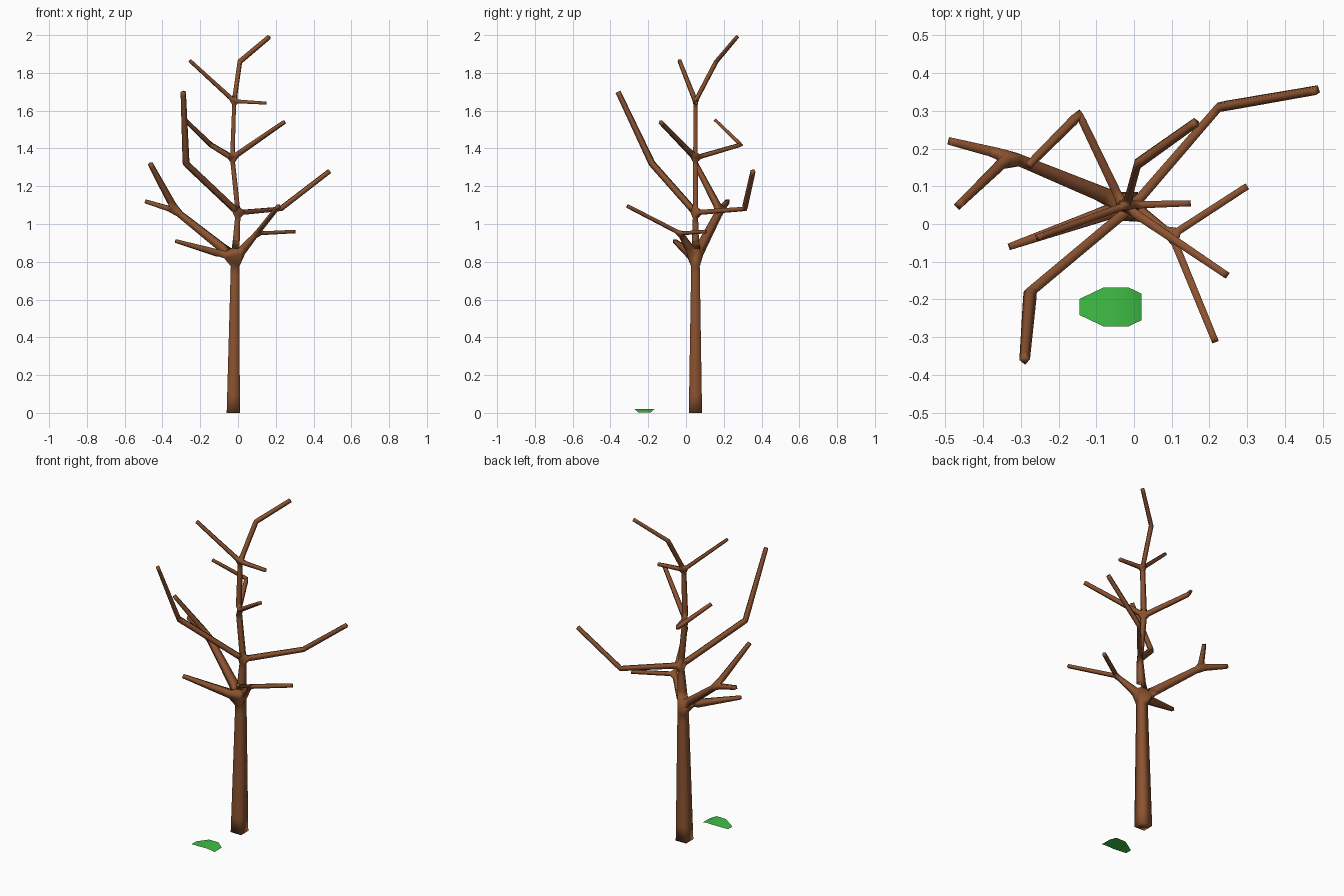
import bpy
import bmesh

cube = bpy.data.objects.get("Cube")
if cube:
    bpy.data.objects.remove(cube, do_unlink=True)


def make_material(name, color):
    mat = bpy.data.materials.new(name)
    mat.use_nodes = True
    mat.diffuse_color = color
    mat.node_tree.nodes["Principled BSDF"].inputs["Base Color"].default_value = color
    return mat


def make_object(name, mesh, mat):
    obj = bpy.data.objects.new(name, mesh)
    bpy.context.collection.objects.link(obj)
    mesh.materials.append(mat)
    return obj


bark = make_material("brown bark", (0.26, 0.086, 0.03, 1))
green = make_material("leaf green", (0.05, 0.52, 0.06, 1))

# Tree skeleton: joint name -> (parent, position, half width)
joints = {
    "base": (None, (-0.025, 0.05, 0), 0.035),
    "crotch": ("base", (-0.015, 0.05, 0.82), 0.022),
    "middle": ("crotch", (0, 0.05, 1.06), 0.013),
    "upper": ("middle", (-0.03, 0.05, 1.35), 0.012),
    "crown": ("upper", (-0.02, 0.05, 1.65), 0.01),
    # lowest ring of branches
    "right_elbow": ("crotch", (-0.33, 0.18, 1.07), 0.015),
    "right_tip": ("right_elbow", (-0.49, 0.22, 1.12), 0.01),
    "right_fork_tip": ("right_elbow", (-0.465, 0.05, 1.32), 0.01),
    "low_tip": ("crotch", (-0.33, -0.06, 0.91), 0.009),
    "left_elbow": ("crotch", (0.1, -0.03, 0.95), 0.01),
    "left_tip": ("left_elbow", (0.3, 0.1, 0.96), 0.009),
    "left_fork_tip": ("left_elbow", (0.215, -0.31, 1.095), 0.009),
    # middle ring
    "front_elbow": ("middle", (-0.275, -0.18, 1.32), 0.013),
    "front_tip": ("front_elbow", (-0.29, -0.36, 1.7), 0.01),
    "back_elbow": ("middle", (0.225, 0.31, 1.08), 0.011),
    "back_tip": ("back_elbow", (0.485, 0.355, 1.28), 0.01),
    # upper ring
    "upper_tip": ("upper", (0.245, -0.135, 1.54), 0.009),
    "upper_elbow": ("upper", (-0.145, 0.29, 1.42), 0.01),
    "upper_back_tip": ("upper_elbow", (-0.28, 0.155, 1.55), 0.008),
    # crown
    "crown_right_tip": ("crown", (-0.255, -0.035, 1.865), 0.008),
    "crown_left_tip": ("crown", (0.15, 0.055, 1.64), 0.008),
    "crown_elbow": ("crown", (0.01, 0.16, 1.86), 0.01),
    "top_tip": ("crown_elbow", (0.165, 0.27, 1.99), 0.009),
}
order = list(joints)
edges = [(order.index(p), i) for i, (p, _, _) in enumerate(joints.values()) if p]
mesh = bpy.data.meshes.new("bare_tree")
mesh.from_pydata([pos for _, pos, _ in joints.values()], edges, [])
tree = make_object("bare_tree", mesh, bark)

# Square tapering limbs grown around the skeleton
skin = tree.modifiers.new("limbs", "SKIN")
skin.use_smooth_shade = True
skin.branch_smoothing = 0
if not mesh.skin_vertices:
    bm = bmesh.new()
    bm.from_mesh(mesh)
    bm.verts.layers.skin.verify()
    bm.to_mesh(mesh)
    bm.free()
for i, (_, _, r) in enumerate(joints.values()):
    node = mesh.skin_vertices[0].data[i]
    node.radius = (r, r)
    node.use_root = i == 0

# Fallen leaf: arched strip of cross-sections (x, half width, z)
sections = [(-0.145, 0.021, 0.002), (-0.08, 0.052, 0.019),
            (-0.015, 0.052, 0.02), (0.02, 0.035, 0.003)]
bm = bmesh.new()
rows = [[bm.verts.new((x, -0.22 + s * w, z)) for s in (-1, 0, 1)] for x, w, z in sections]
for a, b in zip(rows, rows[1:]):
    for j in range(2):
        face = bm.faces.new((a[j], b[j], b[j + 1], a[j + 1]))
        face.smooth = True
leaf_mesh = bpy.data.meshes.new("fallen_leaf")
bm.to_mesh(leaf_mesh)
bm.free()
make_object("fallen_leaf", leaf_mesh, green)
